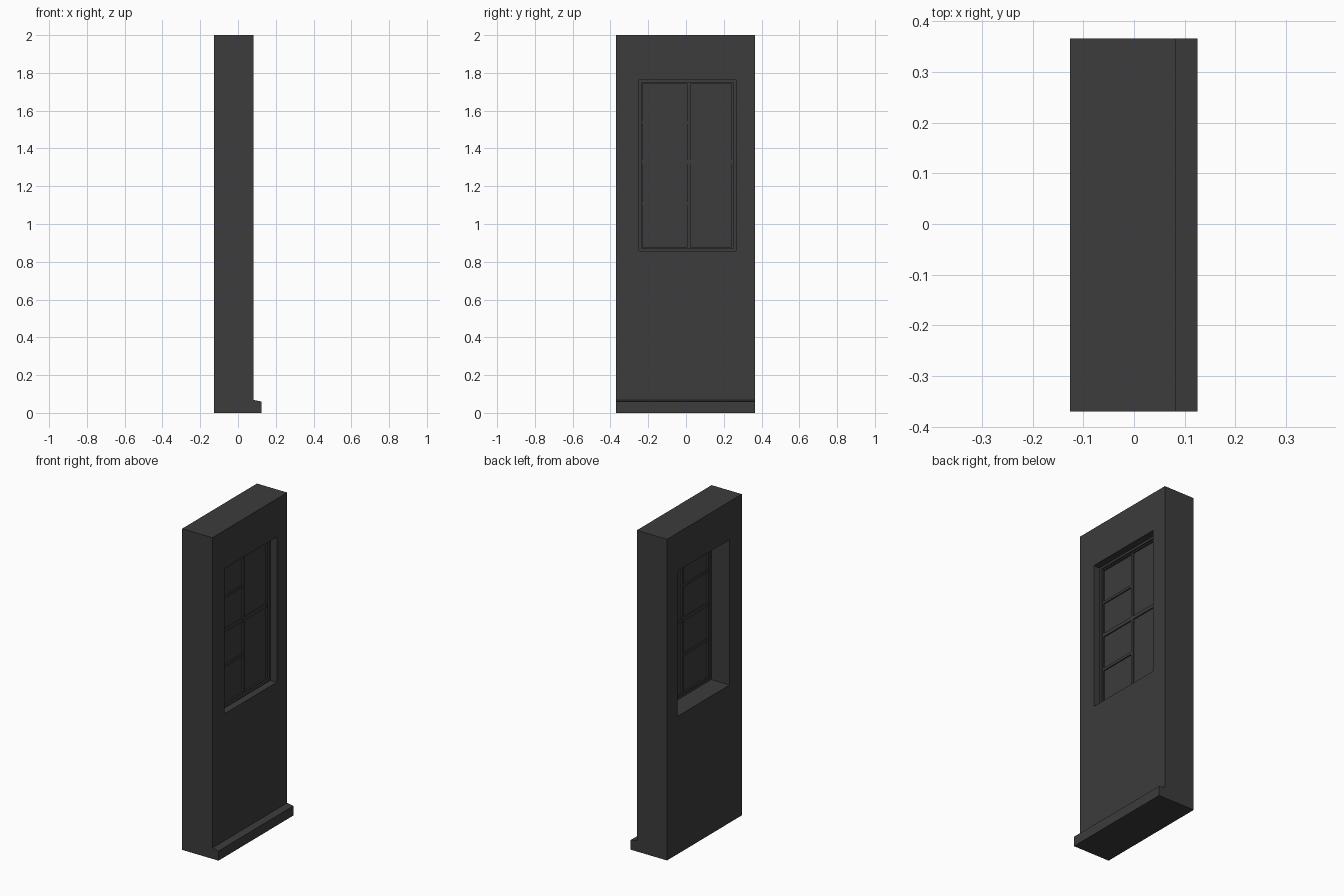
import bpy, bmesh

if "Cube" in bpy.data.objects:
    bpy.data.objects.remove(bpy.data.objects["Cube"])

grey = bpy.data.materials.new("dark_grey")
grey.diffuse_color = (0.045, 0.045, 0.045, 1)
grey.use_nodes = True
grey.node_tree.nodes["Principled BSDF"].inputs["Base Color"].default_value = grey.diffuse_color


def finish(name, bm):
    bmesh.ops.recalc_face_normals(bm, faces=bm.faces)
    me = bpy.data.meshes.new(name)
    bm.to_mesh(me)
    bm.free()
    me.materials.append(grey)
    ob = bpy.data.objects.new(name, me)
    bpy.context.collection.objects.link(ob)
    return ob


def ring(name, outer, inner, x0, x1):
    """Rectangular frame; outer and inner are (y0, y1, z0, z1)."""
    bm = bmesh.new()

    def loop(r, x):
        y0, y1, z0, z1 = r
        return [bm.verts.new((x, y, z)) for y, z in
                ((y0, z0), (y1, z0), (y1, z1), (y0, z1))]

    loops = [loop(outer, x0), loop(outer, x1), loop(inner, x1), loop(inner, x0)]
    for a, b in zip(loops, loops[1:] + loops[:1]):
        for i in range(4):
            j = (i + 1) % 4
            bm.faces.new((a[i], a[j], b[j], b[i]))
    return finish(name, bm)


def extrude_y(name, profile, y0, y1):
    """Sweep an (x, z) profile along y."""
    bm = bmesh.new()
    face = bm.faces.new([bm.verts.new((x, y0, z)) for x, z in profile])
    res = bmesh.ops.extrude_face_region(bm, geom=[face])
    verts = [g for g in res["geom"] if isinstance(g, bmesh.types.BMVert)]
    bmesh.ops.translate(bm, verts=verts, vec=(0, y1 - y0, 0))
    return finish(name, bm)


def box(name, x0, x1, y0, y1, z0, z1):
    return extrude_y(name, [(x0, z0), (x1, z0), (x1, z1), (x0, z1)], y0, y1)


def inset(r, d):
    return (r[0] + d, r[1] - d, r[2] + d, r[3] - d)


# Wall slab with window opening
Y0, Y1 = -0.37, 0.366
opening = (-0.249, 0.264, 0.858, 1.762)
ring("wall", (Y0, Y1, 0, 2), opening, -0.126, 0.083)

# Sloped base ledge
extrude_y("base_ledge", [(0.083, 0), (0.125, 0), (0.125, 0.06), (0.083, 0.068)], Y0, Y1)

# Stepped window frame: outer casing, then sash
casing_in = inset(opening, 0.013)
pane_area = (-0.23, 0.242, 0.878, 1.742)
ring("window_casing", opening, casing_in, 0.0, 0.04)
ring("window_sash", casing_in, pane_area, 0.007, 0.03)

# Glazing bars: one upright, one full rail, two short rails on the left
box("centre_mullion", 0.009, 0.028, 0.007, 0.024, pane_area[2], pane_area[3])
rails = {"middle_rail": (1.318, 1.34, pane_area[1]),
         "upper_rail": (1.53, 1.545, 0.007),
         "lower_rail": (1.101, 1.117, 0.007)}
for name, (z0, z1, y1) in rails.items():
    box(name, 0.01, 0.027, pane_area[0], y1, z0, z1)

# Glass
box("glass", 0.016, 0.02, *pane_area)
